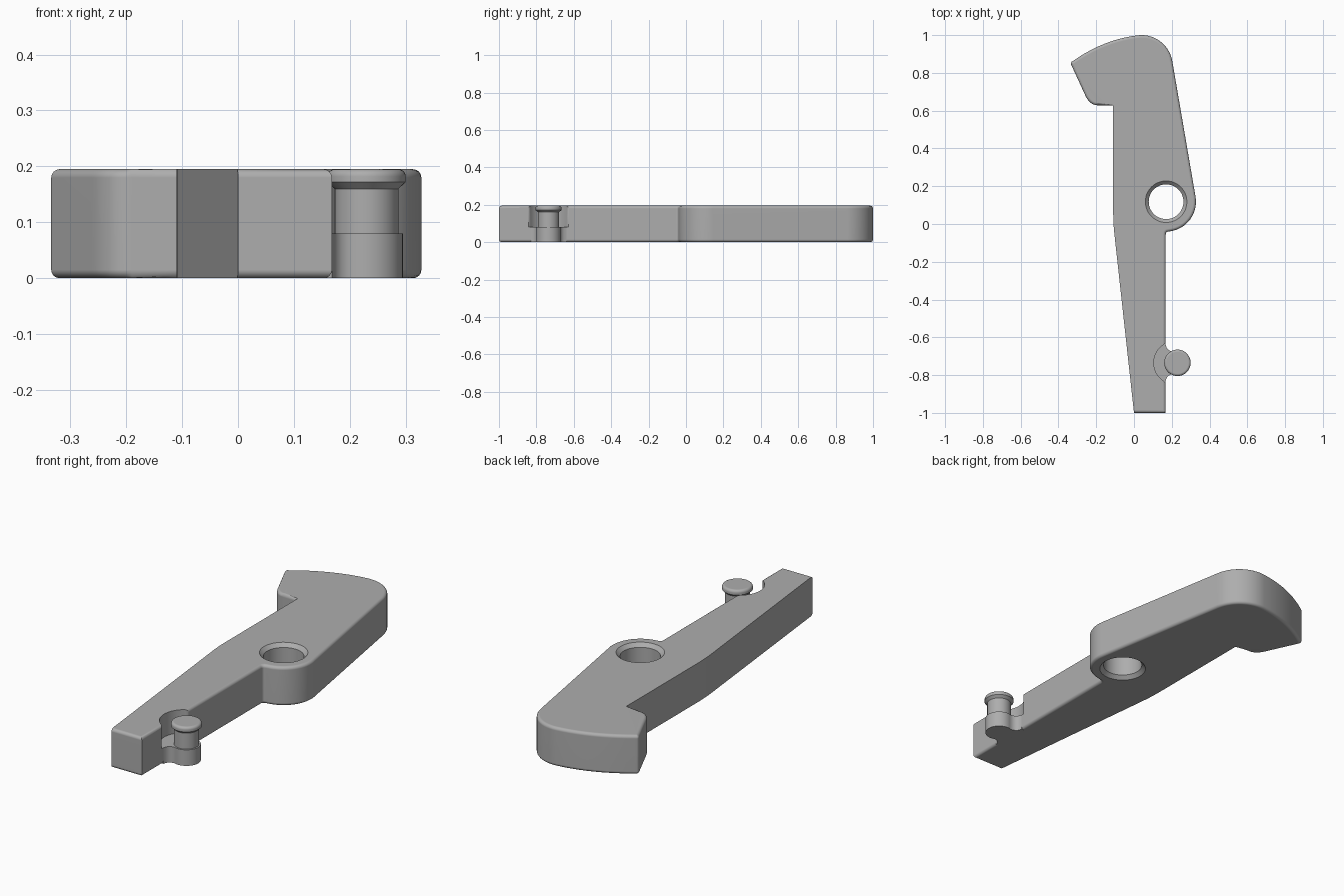
import bpy, bmesh
from math import sin, cos, pi, radians
from mathutils import Vector

cube = bpy.data.objects.get("Cube")
if cube:
    bpy.data.objects.remove(cube, do_unlink=True)

HEIGHT = 0.195
SHELF = 0.08               # height of the notch floor and pin base
EDGE = 0.015               # edge rounding
PIVOT = (0.17, 0.118)
PIN = (0.23, -0.735)

grey = bpy.data.materials.new("plain_grey")
grey.use_nodes = True
colour = (0.42, 0.42, 0.42, 1)
grey.diffuse_color = colour
grey.node_tree.nodes["Principled BSDF"].inputs["Base Color"].default_value = colour


def arc(centre, radius, start, end, steps):
    angles = [radians(start + (end - start) * i / steps) for i in range(steps + 1)]
    return [(centre[0] + radius * cos(a), centre[1] + radius * sin(a)) for a in angles]


def curve(a, b, c, steps):
    a, b, c = Vector(a), Vector(b), Vector(c)
    ts = [i / steps for i in range(steps + 1)]
    return [tuple(a * (1 - t) ** 2 + b * 2 * t * (1 - t) + c * t * t) for t in ts]


def make_object(name, bm):
    bmesh.ops.recalc_face_normals(bm, faces=bm.faces)
    mesh = bpy.data.meshes.new(name)
    bm.to_mesh(mesh)
    bm.free()
    mesh.materials.append(grey)
    obj = bpy.data.objects.new(name, mesh)
    bpy.context.collection.objects.link(obj)
    return obj


def prism(outline, low, high):
    bm = bmesh.new()
    face = bm.faces.new([bm.verts.new((x, y, low)) for x, y in outline])
    new = bmesh.ops.extrude_face_region(bm, geom=[face])["geom"]
    verts = [g for g in new if isinstance(g, bmesh.types.BMVert)]
    bmesh.ops.translate(bm, vec=(0, 0, high - low), verts=verts)
    return bm


def lathe(name, centre, profile, steps=48):
    bm = bmesh.new()
    rings = []
    for r, z in profile:
        rings.append([bm.verts.new((centre[0] + r * cos(2 * pi * i / steps),
                                    centre[1] + r * sin(2 * pi * i / steps), z))
                      for i in range(steps)])
    for a, b in zip(rings, rings[1:]):
        for i in range(steps):
            j = (i + 1) % steps
            bm.faces.new((a[i], a[j], b[j], b[i]))
    bm.faces.new(rings[0])
    bm.faces.new(rings[-1])
    return make_object(name, bm)


def cut(target, cutter):
    mod = target.modifiers.new("cut", 'BOOLEAN')
    mod.operation = 'DIFFERENCE'
    mod.solver = 'EXACT'
    mod.object = cutter
    bpy.context.view_layer.objects.active = target
    bpy.ops.object.modifier_apply(modifier=mod.name)
    bpy.data.objects.remove(cutter, do_unlink=True)


def smooth(obj):
    bpy.ops.object.select_all(action='DESELECT')
    obj.select_set(True)
    bpy.context.view_layer.objects.active = obj
    bpy.ops.object.shade_smooth_by_angle(angle=radians(35))
    obj.modifiers.new("flat_faces", 'WEIGHTED_NORMAL').keep_sharp = True


# Lever body: outline runs anticlockwise from the narrow tail
outline = [(0, -1), (0.168, -1)]
outline += curve((0.168, -0.055), (0.168, -0.04), (0.183, -0.04), 3)
outline += arc(PIVOT, 0.158, -82, 9.75, 16)
outline += arc((0.04, 0.835), 0.165, 9.75, 97, 14)
outline += curve((0.02, 0.999), (-0.16, 0.977), (-0.322, 0.864), 10)[1:]
outline += curve((-0.33, 0.859), (-0.337, 0.853), (-0.332, 0.842), 3)
outline += curve((-0.262, 0.69), (-0.237, 0.628), (-0.19, 0.628), 7)
outline += [(-0.11, 0.628)]
outline += curve((-0.11, 0.06), (-0.11, 0), (-0.103, -0.06), 5)
body_mesh = prism(outline, 0, HEIGHT)


# Round the rims everywhere but along the straight left flank
def on_left_flank(edge):
    a, b = (v.co for v in edge.verts)
    mid = (a + b) / 2
    return mid.x < 0.05 and -0.99 < mid.y < 0.62 and abs(a.y - b.y) > abs(a.x - b.x)


rims = [e for e in body_mesh.edges
        if abs(e.verts[0].co.z - e.verts[1].co.z) < 0.001 and not on_left_flank(e)]
bmesh.ops.bevel(body_mesh, geom=rims, offset=EDGE, segments=4, profile=0.5, affect='EDGES')
body = make_object("lever_body", body_mesh)

# Pivot hole, chamfered at both ends
cut(body, lathe("hole_cutter", PIVOT, [
    (0.13, -0.02), (0.11, 0), (0.092, 0.018), (0.092, HEIGHT - 0.018),
    (0.11, HEIGHT), (0.13, HEIGHT + 0.02)]))

# Round notch beside the pin, with softened mouth corners
notch = arc((0.22, -0.735), 0.115, 125, 235, 20)
notch += curve(notch[-1], (0.165, -0.835), (0.172, -0.85), 3)[1:]
notch += [(0.4, -0.85), (0.4, -0.62)]
notch += curve((0.172, -0.62), (0.165, -0.635), notch[0], 3)[:-1]
cut(body, make_object("notch_cutter", prism(notch, SHELF, HEIGHT + 0.1)))
smooth(body)

# Pin foot: round lobe flared into the side of the lever
lobe = arc(PIN, 0.065, -110, 110, 22)
foot = [(0.155, PIN[1] - 0.095)]
foot += curve((0.168, PIN[1] - 0.095), (0.174, PIN[1] - 0.061), lobe[0], 5)[:-1]
foot += lobe
foot += curve(lobe[-1], (0.174, PIN[1] + 0.061), (0.168, PIN[1] + 0.095), 5)[1:]
foot += [(0.155, PIN[1] + 0.095)]
smooth(make_object("pin_foot", prism(foot, 0, SHELF)))

# Pin: neck with a rounded mushroom head
head = [(0.07 - 0.013 + r, z) for r, z in arc((0, HEIGHT - 0.013), 0.013, 0, 90, 5)]
smooth(lathe("pin", PIN, [(0.057, SHELF - 0.02), (0.057, 0.16), (0.07, 0.172)] + head))
